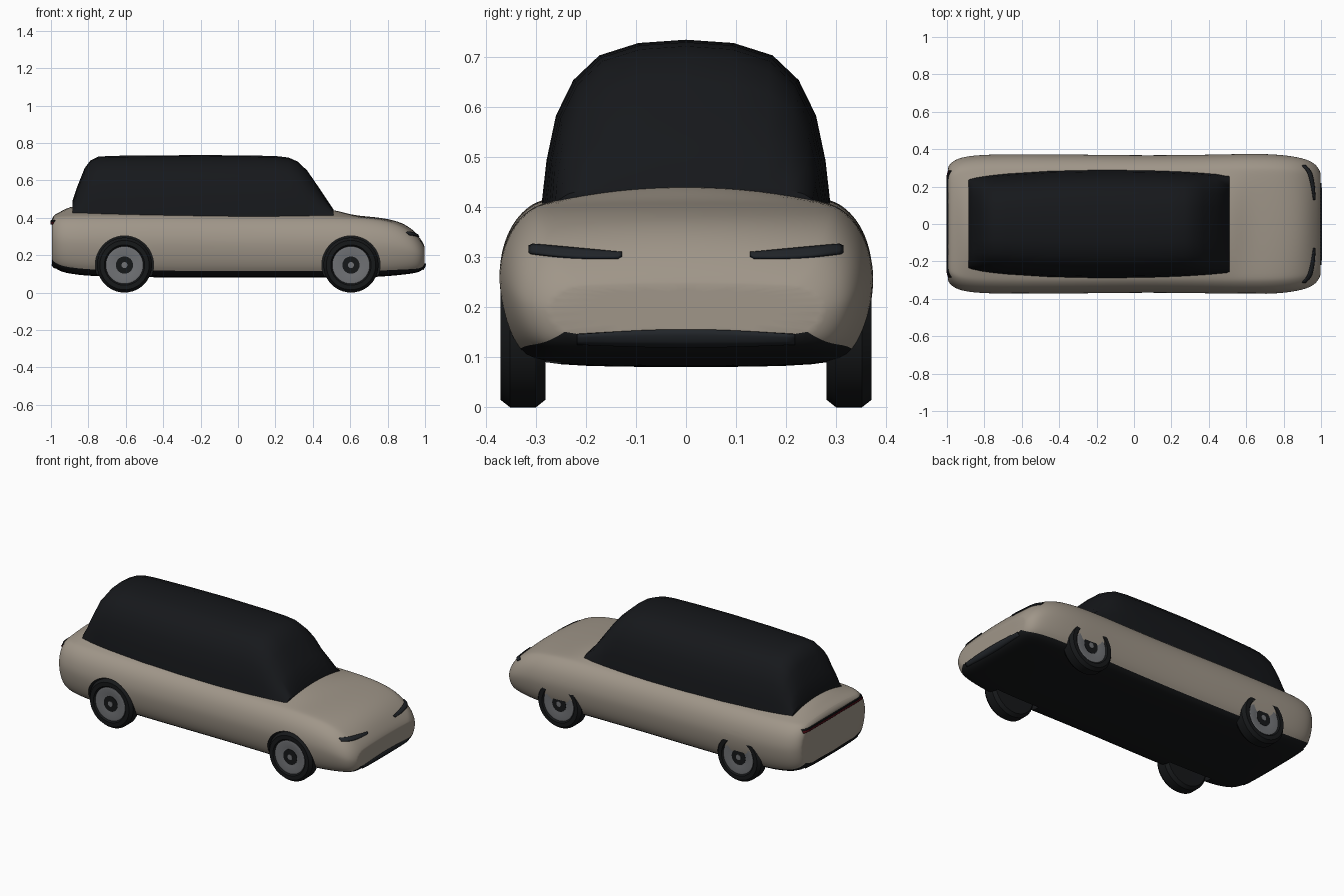
import bpy, bmesh, math
from mathutils import Vector
from mathutils.bvhtree import BVHTree

if "Cube" in bpy.data.objects:
    bpy.data.objects.remove(bpy.data.objects["Cube"])


def material(name, rgb):
    m = bpy.data.materials.new(name)
    m.diffuse_color = (*rgb, 1)
    m.use_nodes = True
    m.node_tree.nodes["Principled BSDF"].inputs["Base Color"].default_value = m.diffuse_color
    return m


PAINT = material("paint", (0.35, 0.305, 0.25))
BLACK = material("black", (0.008, 0.009, 0.010))
GLASS = material("glass", (0.008, 0.009, 0.011))
LAMP = material("lamp", (0.015, 0.018, 0.022))
RED = material("red", (0.08, 0.004, 0.008))
GREY = material("rim_grey", (0.16, 0.165, 0.175))


def add_object(name, bm, mats, angle=35):
    bmesh.ops.recalc_face_normals(bm, faces=bm.faces)
    me = bpy.data.meshes.new(name)
    bm.to_mesh(me)
    bm.free()
    for m in mats:
        me.materials.append(m)
    ob = bpy.data.objects.new(name, me)
    bpy.context.collection.objects.link(ob)
    smooth(ob, angle)
    return ob


def smooth(ob, angle):
    bpy.ops.object.select_all(action='DESELECT')
    ob.select_set(True)
    bpy.context.view_layer.objects.active = ob
    bpy.ops.object.shade_smooth_by_angle(angle=math.radians(angle))


def bake(ob):
    """Apply all modifiers of an object."""
    dg = bpy.context.evaluated_depsgraph_get()
    me = bpy.data.meshes.new_from_object(ob.evaluated_get(dg))
    ob.modifiers.clear()
    ob.data = me


def loft(rings, dark_bands=()):
    """Skin a row of closed rings and cap both ends."""
    bm = bmesh.new()
    rows = [[bm.verts.new(p) for p in r] for r in rings]
    n = len(rows[0])
    for a, b in zip(rows, rows[1:]):
        for j in range(n):
            k = (j + 1) % n
            f = bm.faces.new((a[j], a[k], b[k], b[j]))
            f.material_index = int(j in dark_bands)
    bm.faces.new(rows[0])
    bm.faces.new(rows[-1])
    return bm


def mirrored(half, x):
    """Close a half section (y, z) that starts and ends on y = 0."""
    return [(x, y, z) for y, z in half] + [(x, -y, z) for y, z in half[-2:0:-1]]


# Lower body: x, bottom, shoulder height, centre height, half width
STATIONS = [
    (-0.995, .155, .385, .392, .30), (-0.985, .135, .402, .418, .322),
    (-0.95, .112, .412, .432, .348), (-0.89, .098, .417, .472, .364),
    (-0.75, .083, .417, .47, .375), (-0.3, .08, .416, .44, .372),
    (0, .08, .411, .44, .367), (0.3, .08, .410, .44, .369),
    (0.5, .08, .410, .455, .373), (0.6, .08, .406, .415, .375),
    (0.7, .081, .400, .407, .375), (0.8, .087, .386, .396, .369),
    (0.88, .095, .358, .374, .357), (0.935, .102, .320, .338, .341),
    (0.97, .110, .285, .297, .320), (0.99, .125, .258, .266, .292),
    (0.997, .14, .243, .247, .272)]
SECTION = [(0, 0), (.78, .005), (.9, .09), (.97, .28), (1, .48), (1, .62),
           (.965, .78), (.9, .9), (.82, .975), (.75, 1)]
rings = []
for x, zb, zs, zc, w in STATIONS:
    half = [(w * f, zb + t * (zs - zb)) for f, t in SECTION]
    half += [(w * .4, zs + .75 * (zc - zs)), (0, zc)]
    rings.append(mirrored(half, x))
n = len(rings[0])
bm = loft(rings, (0, 1, n - 1, n - 2))
crease = bm.edges.layers.float.new("crease_edge")
for f in bm.faces:
    if len(f.verts) > 4:
        for e in f.edges:
            e[crease] = 0.8
body = add_object("lower_body", bm, [PAINT, BLACK])
sub = body.modifiers.new("sub", 'SUBSURF')
sub.levels = sub.render_levels = 2
bake(body)
bm = bmesh.new()
bm.from_mesh(body.data)
tree = BVHTree.FromBMesh(bm)
bm.free()

# Wheel arches cut out of the body
WHEELS = [(x, s) for x in (-0.607, 0.604) for s in (-1, 1)]
for x, s in WHEELS:
    bm = bmesh.new()
    bmesh.ops.create_cone(bm, cap_ends=True, segments=48, radius1=.156,
                          radius2=.156, depth=.25)
    for v in bm.verts:
        v.co = (x + v.co.x, s * (.375 + v.co.z), .147 + v.co.y)
    for f in bm.faces:
        f.material_index = 1
    cutter = add_object("arch_cutter", bm, [PAINT, BLACK])
    cutter.hide_render = True
    cutter.hide_viewport = False
    mod = body.modifiers.new("arch", 'BOOLEAN')
    mod.operation = 'DIFFERENCE'
    mod.solver = 'EXACT'
    mod.object = cutter
bake(body)
for ob in [o for o in bpy.data.objects if o.name.startswith("arch_cutter")]:
    bpy.data.objects.remove(ob)
smooth(body, 40)

# Glass cabin: x, roof height, half width at the base
CABIN = [(-.885, .49, .243), (-.86, .565, .247), (-.82, .665, .254),
         (-.79, .705, .258), (-.75, .726, .263), (-.68, .731, .27),
         (-.45, .733, .284), (-.2, .735, .289), (.05, .733, .287), (.2, .73, .282),
         (.27, .722, .279), (.32, .70, .276), (.37, .652, .273),
         (.44, .55, .268), (.51, .445, .262)]
ARCH = [(1, 0), (.965, .27), (.9, .54), (.78, .755), (.6, .905), (.33, .98), (0, 1)]
BASE = .405
rings = []
for x, top, w in CABIN:
    half = [(0, BASE)] + [(w * f, BASE + t * (top - BASE)) for f, t in ARCH]
    rings.append(mirrored(half, x))
add_object("glass_cabin", loft(rings), [GLASS], 45)


# Trim strips projected onto the nose (side = 1) or tail (side = -1)
def trim(name, side, y0, y1, low, high, mat, cols=24, rows=3):
    bm = bmesh.new()
    grid = []
    for i in range(cols + 1):
        u = i / cols
        y = y0 + (y1 - y0) * u
        line = []
        for j in range(rows + 1):
            z = low(u) + (high(u) - low(u)) * j / rows
            hit, nor, _, _ = tree.ray_cast(Vector((2 * side, y, z)), Vector((-side, 0, 0)))
            if hit is None:
                line = None
                break
            line.append(bm.verts.new(hit + Vector((.004 * side, 0, .001))))
        if line:
            grid.append(line)
    for a, b in zip(grid, grid[1:]):
        for j in range(rows):
            bm.faces.new((a[j], a[j + 1], b[j + 1], b[j]))
    ob = add_object(name, bm, [mat])
    sol = ob.modifiers.new("thick", 'SOLIDIFY')
    sol.thickness = .006
    sol.offset = 0


for s, label in ((-1, "right"), (1, "left")):
    trim("headlight_" + label, 1, s * .128, s * .313,
         lambda u: .298 + .009 * u - .004 * math.sin(math.pi * u) + .004 * (u < .03),
         lambda u: .308 + .017 * u - .004 * (u > .97), LAMP)
trim("front_grille", 1, -.218, .218,
     lambda u: .126 - .006 * math.sin(math.pi * u),
     lambda u: .145 + .010 * math.sin(math.pi * u), LAMP)
trim("tail_light", -1, -.285, .285, lambda u: .364, lambda u: .376, RED)
trim("tail_light_trim", -1, -.285, .285, lambda u: .376, lambda u: .385, BLACK)
trim("rear_diffuser", -1, -.24, .24, lambda u: .13, lambda u: .15, BLACK)


# Wheels: lathed profiles (radius, y)
def lathe(name, profile, x, s, mat, seg=40):
    bm = bmesh.new()
    rows = []
    for i in range(seg):
        a = 2 * math.pi * i / seg
        rows.append([bm.verts.new((x + r * math.cos(a), s * y, .147 + r * math.sin(a)))
                     for r, y in profile])
    for i in range(seg):
        a, b = rows[i], rows[(i + 1) % seg]
        for j in range(len(profile) - 1):
            bm.faces.new((a[j], a[j + 1], b[j + 1], b[j]))
    bmesh.ops.remove_doubles(bm, verts=bm.verts, dist=1e-5)
    return add_object(name, bm, [mat], 30)


for x, s in WHEELS:
    tag = ("front_" if x > 0 else "rear_") + ("left" if s > 0 else "right")
    lathe("tyre_" + tag, [(0, .285), (.1, .281), (.132, .281), (.147, .30), (.147, .352),
                          (.132, .371), (.108, .371), (.098, .358), (0, .35)], x, s, BLACK)
    lathe("rim_" + tag, [(.1, .352), (.1, .364), (.09, .366), (.055, .359),
                         (.046, .359), (.046, .352)], x, s, GREY)
    lathe("hub_" + tag, [(.046, .352), (.046, .361), (.016, .361)], x, s, BLACK)
    lathe("hub_cap_" + tag, [(.016, .355), (.016, .364), (0, .365)], x, s, GREY)
